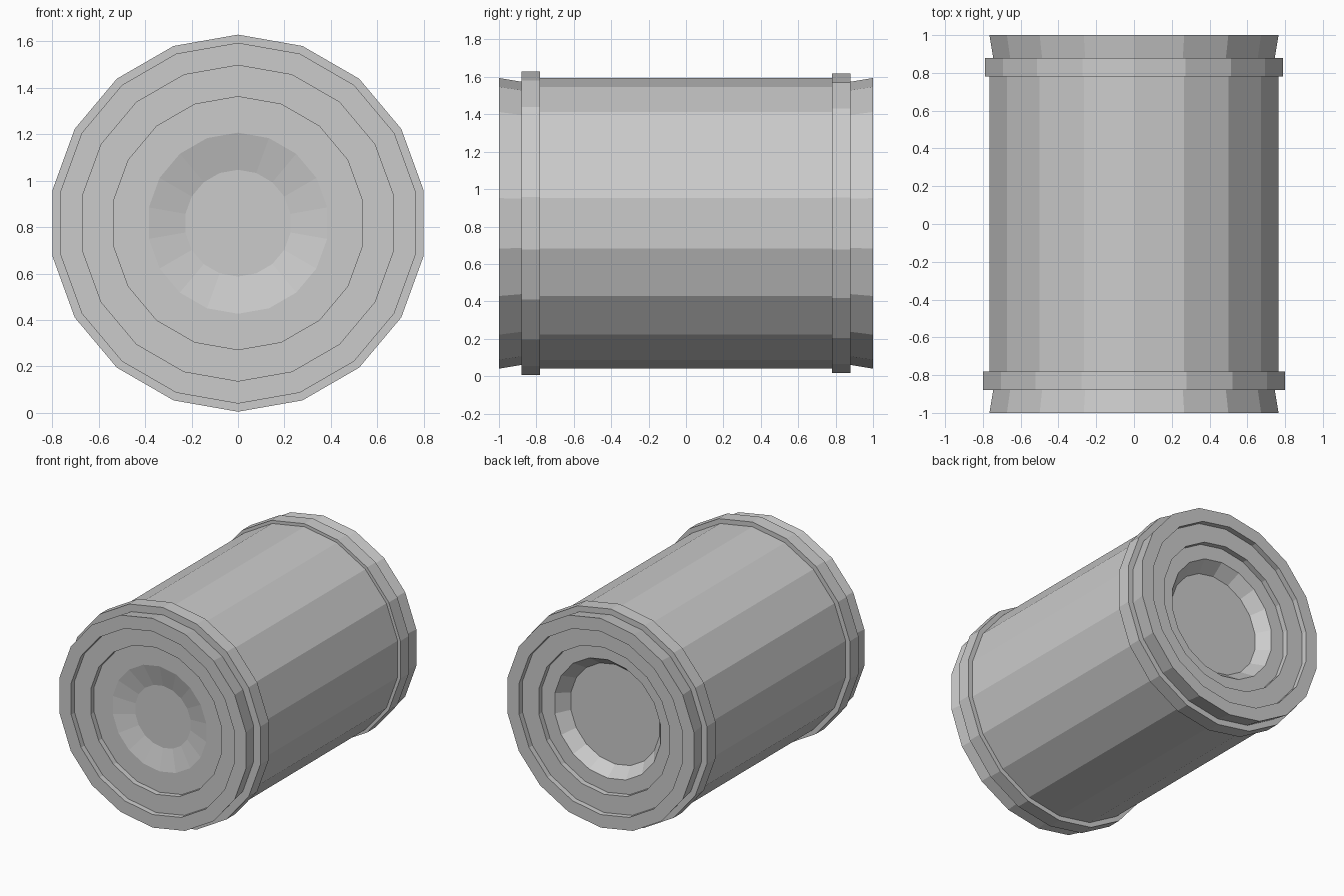
import bpy, bmesh, math

if "Cube" in bpy.data.objects:
    bpy.data.objects.remove(bpy.data.objects["Cube"])

SIDES = 18
CENTRE_Z = 0.817


def lathe(name, profile, closed=False):
    """Turn (radius, y) points round the y axis; open profiles get end caps."""
    bm = bmesh.new()
    rings = []
    for r, y in profile:
        ring = []
        for i in range(SIDES):
            a = math.pi / 2 + i * math.tau / SIDES
            ring.append(bm.verts.new((r * math.cos(a), y, r * math.sin(a))))
        rings.append(ring)
    pairs = list(zip(rings, rings[1:]))
    if closed:
        pairs.append((rings[-1], rings[0]))
    for a, b in pairs:
        for i in range(SIDES):
            j = (i + 1) % SIDES
            bm.faces.new((a[i], a[j], b[j], b[i]))
    if not closed:
        bm.faces.new(rings[0])
        bm.faces.new(rings[-1])
    bmesh.ops.recalc_face_normals(bm, faces=bm.faces)
    mesh = bpy.data.meshes.new(name)
    bm.to_mesh(mesh)
    bm.free()
    obj = bpy.data.objects.new(name, mesh)
    obj.location.z = CENTRE_Z
    bpy.context.collection.objects.link(obj)
    return obj


def end_profile(side, dish):
    """Dish, stepped recess and flared rim of one end, from the axis outwards."""
    steps = [(0.545, 0.08), (0.545, 0.04), (0.68, 0.04), (0.68, 0.0),
             (0.777, 0.0), (0.757, 0.12), (0.757, 0.17), (0.777, 0.17)]
    return [(r, side * (1 - d)) for r, d in dish + steps]


# Barrel body: shallow dish at the front, deeper one at the back
front = end_profile(-1, [(0.23, 0.12), (0.39, 0.08)])
back = end_profile(1, [(0.37, 0.17), (0.44, 0.08)])
lathe("barrel_body", front + back[::-1])

# Raised bands near each end
for name, y0, radius in (("front_band", -0.88, 0.812), ("back_band", 0.78, 0.80)):
    y1 = y0 + 0.1
    lathe(name, [(0.74, y0), (radius, y0), (radius, y1), (0.74, y1)], closed=True)
